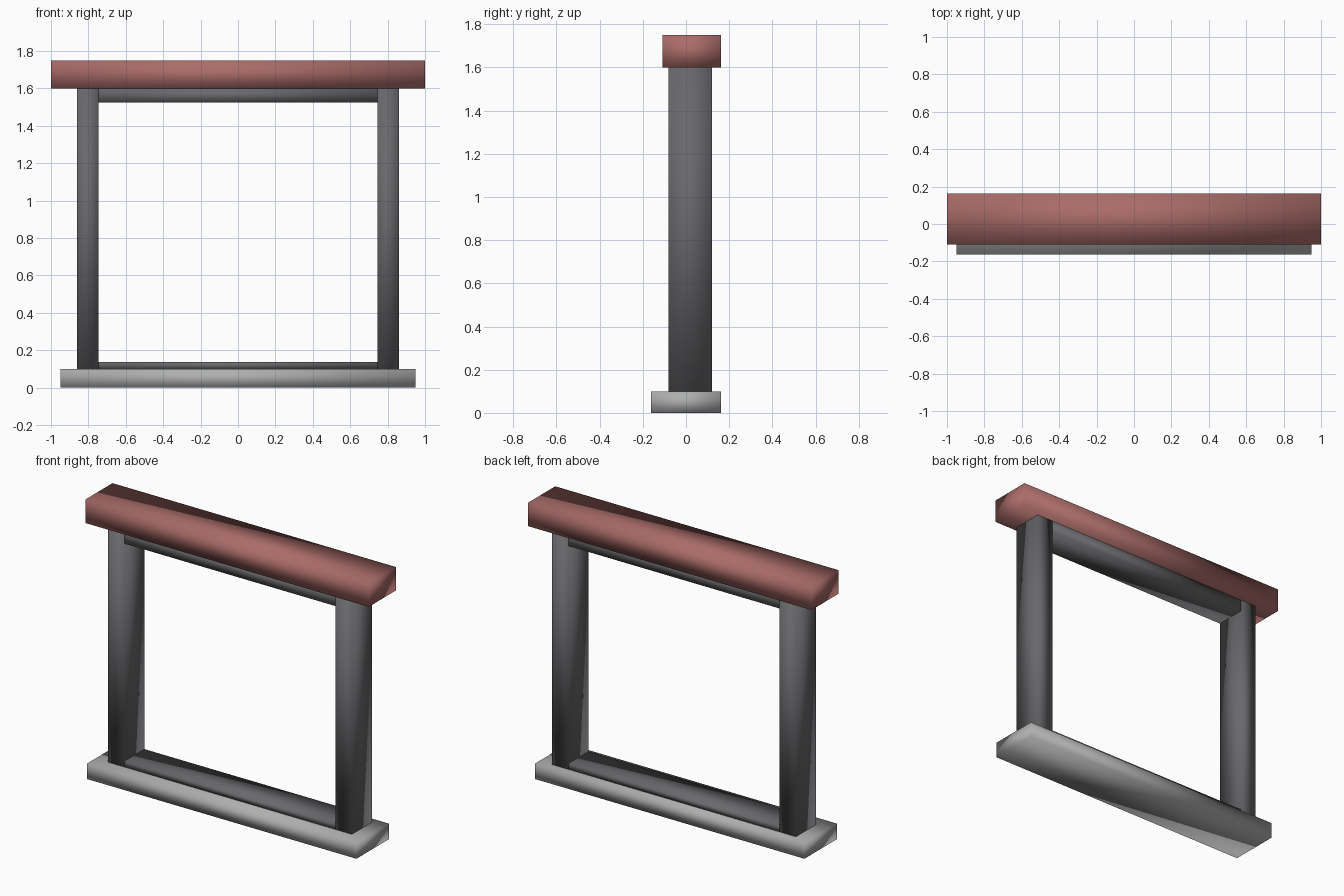
import bpy
import bmesh

if "Cube" in bpy.data.objects:
    bpy.data.objects.remove(bpy.data.objects["Cube"])


def material(name, color):
    m = bpy.data.materials.new(name)
    m.diffuse_color = (*color, 1)
    m.use_nodes = True
    m.node_tree.nodes["Principled BSDF"].inputs["Base Color"].default_value = m.diffuse_color
    return m


def box(name, x, y, z, mat):
    """Soft-shaded box spanning the given (min, max) ranges."""
    bm = bmesh.new()
    bmesh.ops.create_cube(bm, size=1)
    for v in bm.verts:
        v.co = [r[0] if c < 0 else r[1] for c, r in zip(v.co, (x, y, z))]
    for f in bm.faces:
        f.smooth = True
    mesh = bpy.data.meshes.new(name)
    bm.to_mesh(mesh)
    bm.free()
    mesh.materials.append(mat)
    obj = bpy.data.objects.new(name, mesh)
    bpy.context.collection.objects.link(obj)
    return obj


stone = material("stone", (0.42, 0.43, 0.42))
brick = material("brick_red", (0.40, 0.15, 0.14))
dark = material("dark_grey", (0.14, 0.14, 0.15))

IN, OUT = 0.745, 0.86      # inner and outer half widths of the frame
DEPTH = (-0.08, 0.12)

# Sill and lintel
box("sill", (-0.95, 0.95), (-0.163, 0.163), (0, 0.1), stone)
box("lintel", (-1, 1), (-0.11, 0.163), (1.6, 1.75), brick)

# Side posts
box("left_post", (-OUT, -IN), DEPTH, (0.1, 1.6), dark)
box("right_post", (IN, OUT), DEPTH, (0.1, 1.6), dark)

# Rails between the posts
box("bottom_rail", (-IN, IN), DEPTH, (0.1, 0.138), dark)
box("top_rail", (-IN, IN), DEPTH, (1.525, 1.6), dark)
